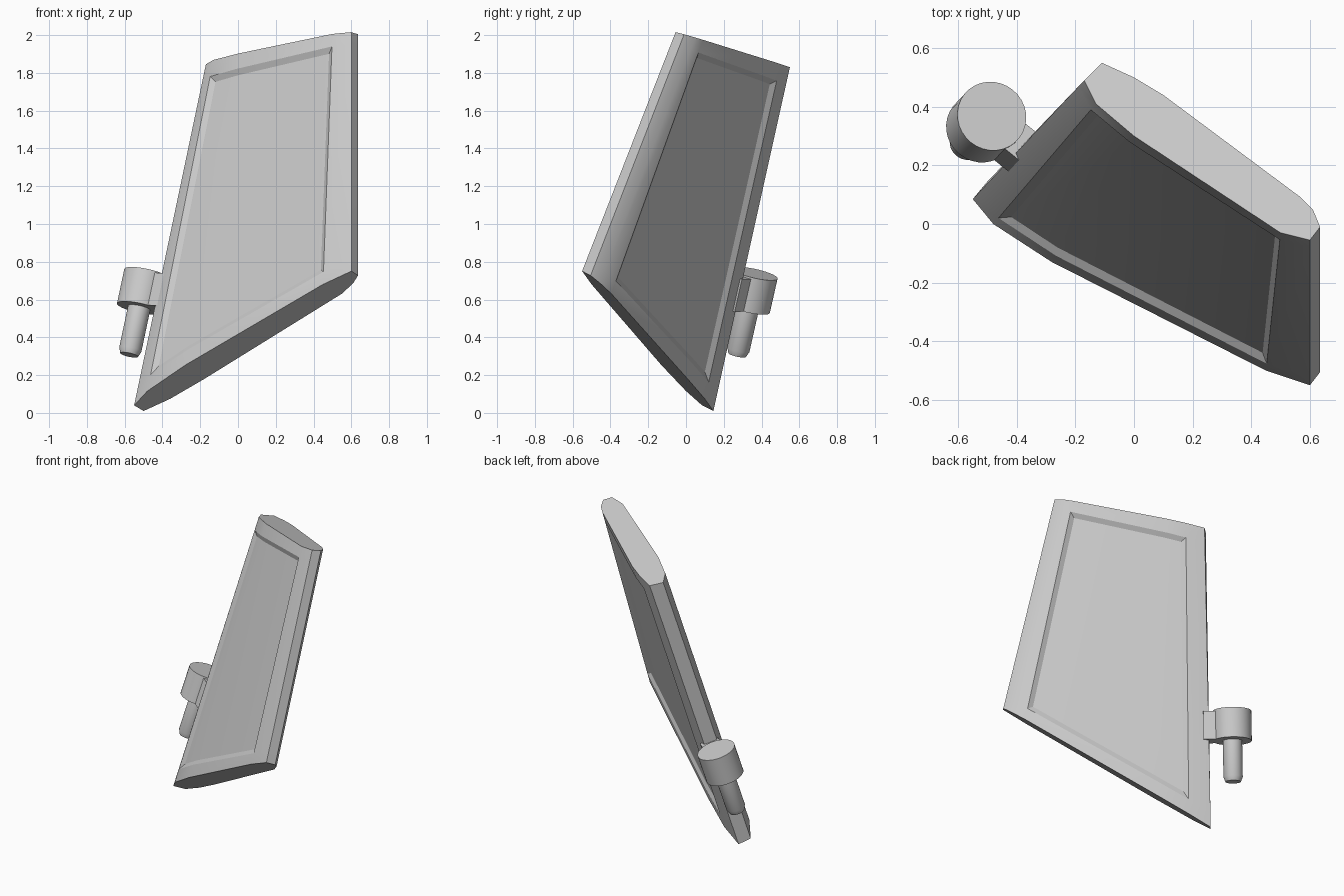
import bpy, bmesh, math
from mathutils import Vector, Matrix

cube = bpy.data.objects.get("Cube")
if cube:
    bpy.data.objects.remove(cube, do_unlink=True)

grey = bpy.data.materials.new("light_grey")
grey.use_nodes = True
grey.diffuse_color = (0.6, 0.6, 0.6, 1)
grey.node_tree.nodes["Principled BSDF"].inputs["Base Color"].default_value = grey.diffuse_color


def finish(name, bm, angle=25):
    """Turn a bmesh into a smooth-shaded object with sharp corners."""
    bmesh.ops.recalc_face_normals(bm, faces=bm.faces[:])
    mesh = bpy.data.meshes.new(name)
    bm.to_mesh(mesh)
    bm.free()
    mesh.materials.append(grey)
    obj = bpy.data.objects.new(name, mesh)
    bpy.context.collection.objects.link(obj)
    bpy.ops.object.select_all(action="DESELECT")
    obj.select_set(True)
    bpy.context.view_layer.objects.active = obj
    bpy.ops.object.shade_smooth_by_angle(angle=math.radians(angle))
    return obj


# Door panel: lower and upper cross-sections, each lying in a sloping end plane
lower = [(-.55, .085), (-.48, 0), (-.28, -.13), (.45, -.5), (.6, -.55), (.635, -.505),
         (.61, -.455), (.55, -.395), (-.18, .01), (-.36, .10), (-.5, .145)]
upper = [(-.17, .49), (-.13, .41), (0, .30), (.5, -.03), (.6, -.055), (.635, -.01),
         (.61, .05), (.57, .09), (.1, .44), (0, .5), (-.11, .55)]
lower = [Vector((x, y, .04 + .234 * (x + .55) - .695 * (y - .085))) for x, y in lower]
upper = [Vector((x, y, 1.985 + .026 * x - .276 * y)) for x, y in upper]
FRONT, BACK = (1, 2), (7, 8)      # section strips that carry a recess

bm = bmesh.new()
rings = [[bm.verts.new(a.lerp(b, t)) for a, b in zip(lower, upper)]
         for t in (0, .05, .95, 1)]
bm.faces.new(rings[0])
bm.faces.new(rings[-1])
recesses = {FRONT: [], BACK: []}
count = len(lower)
for row in range(3):
    for i in range(count):
        j = (i + 1) % count
        face = bm.faces.new((rings[row][i], rings[row][j],
                             rings[row + 1][j], rings[row + 1][i]))
        for strip, faces in recesses.items():
            if row == 1 and i in strip:
                faces.append(face)
bmesh.ops.recalc_face_normals(bm, faces=bm.faces[:])
for faces in recesses.values():
    bmesh.ops.inset_region(bm, faces=faces, thickness=.03, depth=-.018,
                           use_even_offset=True)
finish("door_panel", bm)

# Hinge frame: the axis runs parallel to the hinge edge of the panel
axis = Vector((.212, .226, 1)).normalized()
toward = Vector((.113, -.09, 0))
toward = (toward - axis * toward.dot(axis)).normalized()
across = axis.cross(toward)
frame = Matrix((toward, across, axis)).transposed().to_4x4()
frame.translation = (-.485, .368, .737)

# Hinge barrel with its stepped, chamfered pin, turned from one profile
profile = [(0, 0), (.12, 0), (.12, -.19), (.06, -.19), (.06, -.42), (.048, -.45), (0, -.45)]
bm = bmesh.new()
points = [bm.verts.new((r, 0, z)) for r, z in profile]
edges = [bm.edges.new(pair) for pair in zip(points, points[1:])]
bmesh.ops.spin(bm, geom=points + edges, cent=(0, 0, 0), axis=(0, 0, 1),
               angle=math.tau, steps=32, use_merge=True)
bmesh.ops.remove_doubles(bm, verts=bm.verts[:], dist=.0005)
bmesh.ops.transform(bm, matrix=frame, verts=bm.verts[:])
finish("hinge_pin", bm)

# Bracket joining the barrel to the panel edge
bm = bmesh.new()
bmesh.ops.create_cube(bm, size=1, matrix=frame @ Matrix.Translation((.115, 0, -.1))
                      @ Matrix.Diagonal((.13, .116, .18, 1)))
finish("hinge_bracket", bm)
